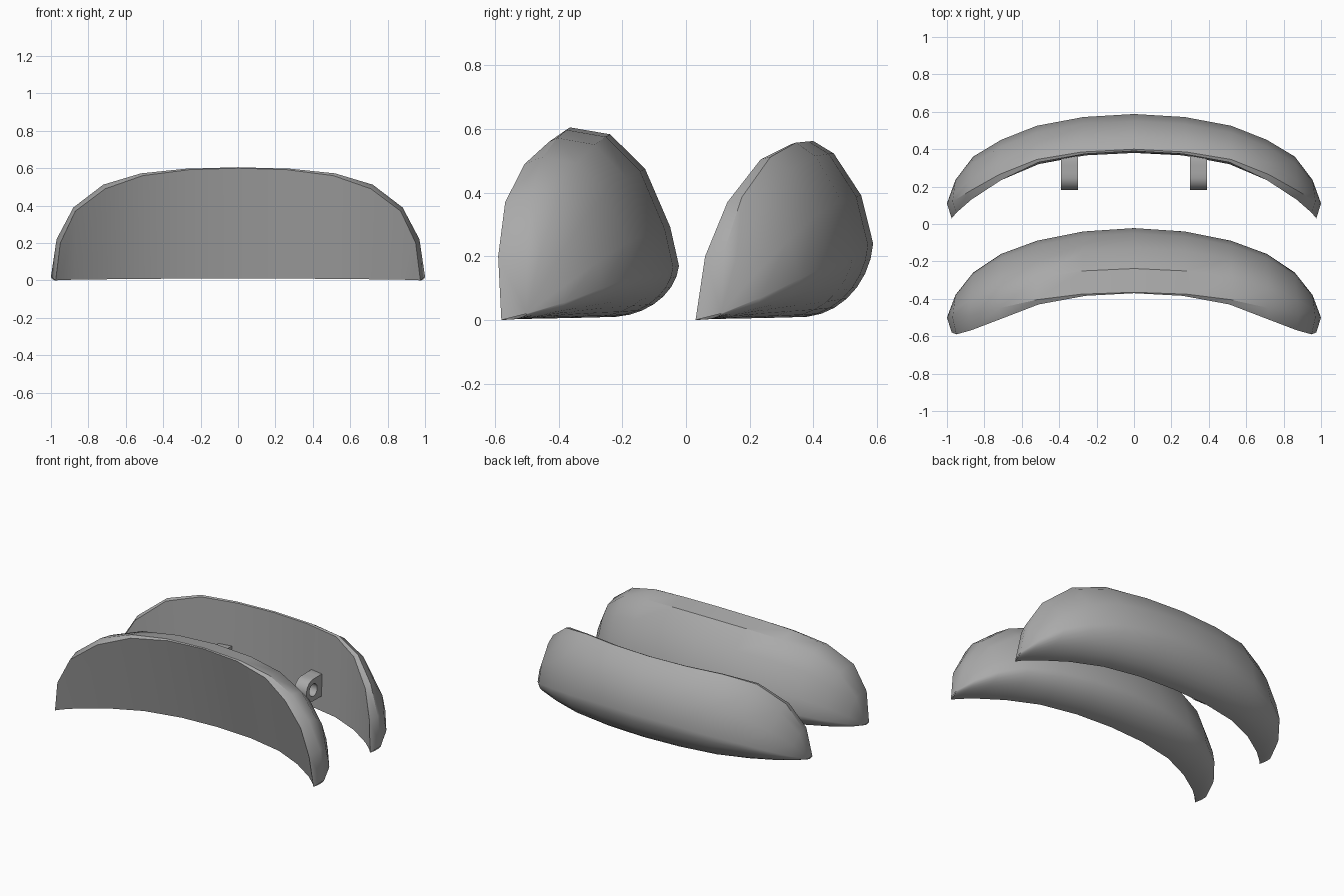
import bpy
import bmesh
import math
from mathutils import Vector

old_cube = bpy.data.objects.get("Cube")
if old_cube:
    bpy.data.objects.remove(old_cube, do_unlink=True)

# One plain grey for everything
grey = bpy.data.materials.new("plain grey")
grey.use_nodes = True
grey.diffuse_color = (0.4, 0.4, 0.4, 1)
grey.node_tree.nodes["Principled BSDF"].inputs["Base Color"].default_value = (0.4, 0.4, 0.4, 1)


def finish(name, bm, angle=35):
    """Turn a bmesh into a clean, shaded object."""
    bmesh.ops.remove_doubles(bm, verts=bm.verts, dist=0.0005)
    bmesh.ops.dissolve_degenerate(bm, edges=bm.edges, dist=0.0005)
    bmesh.ops.recalc_face_normals(bm, faces=bm.faces)
    mesh = bpy.data.meshes.new(name)
    bm.to_mesh(mesh)
    bm.free()
    mesh.materials.append(grey)
    obj = bpy.data.objects.new(name, mesh)
    bpy.context.collection.objects.link(obj)
    bpy.ops.object.select_all(action="DESELECT")
    obj.select_set(True)
    bpy.context.view_layer.objects.active = obj
    bpy.ops.object.shade_smooth_by_angle(angle=math.radians(angle))
    return obj


def section(base, rim, lip, crease, profile):
    """Closed cross-section: hollow face, lip, domed back, rounded underside."""
    ring = [base, rim, lip]
    for out, up in profile:
        ring.append(Vector((lip.x + (crease.x - lip.x) * out,
                            lip.y + (crease.y - lip.y) * out,
                            crease.z + (lip.z - crease.z) * up)))
    ring.append(crease)
    steps = 7
    for i in range(1, steps):
        t = i / steps
        turn = math.pi / 2 * t
        # Mostly elliptical, slightly flattened towards the chord
        inward = 0.87 * (1 - math.cos(turn)) + 0.13 * t
        down = 0.87 * math.sin(turn) + 0.13 * t
        ring.append(Vector((crease.x + (base.x - crease.x) * inward,
                            crease.y + (base.y - crease.y) * inward,
                            crease.z + (base.z - crease.z) * down)))
    return ring


def shell(name, base, rim, lip, crease, profile):
    """Loft cross-sections from the middle to one tip, and mirror them."""
    rows = [[Vector(p) for p in zip(*row)] for row in (base, rim, lip, crease)]
    half = [section(*points, profile) for points in zip(*rows)]
    mirrored = [[Vector((-p.x, p.y, p.z)) for p in ring] for ring in half[:0:-1]]
    bm = bmesh.new()
    loops = [[bm.verts.new(p) for p in ring] for ring in mirrored + half]
    for a, b in zip(loops, loops[1:]):
        for i in range(len(a)):
            j = (i + 1) % len(a)
            bm.faces.new((a[i], a[j], b[j], b[i]))
    return finish(name, bm)


# Stations across the width, shared by both shells
RIM_X = (0, 0.26, 0.51, 0.71, 0.87, 0.95, 0.975)
LIP_X = (0, 0.28, 0.52, 0.72, 0.88, 0.97, 1.0)
BACK_X = (0, 0.27, 0.52, 0.71, 0.86, 0.955, 1.0)
BASE_Z = (0.01, 0.01, 0.008, 0.006, 0.004, 0.002, 0)

# The front shell leans forward, so its base sits well behind its rim
shell("front_shell",
      (RIM_X, (-0.22, -0.235, -0.285, -0.375, -0.48, -0.55, -0.58), BASE_Z),
      (RIM_X, (-0.37, -0.384, -0.43, -0.507, -0.568, -0.59, -0.58),
       (0.6, 0.592, 0.56, 0.49, 0.37, 0.2, 0)),
      (LIP_X, (-0.365, -0.375, -0.405, -0.45, -0.49, -0.5, -0.5),
       (0.605, 0.597, 0.572, 0.512, 0.39, 0.22, 0.02)),
      (BACK_X, (-0.022, -0.04, -0.09, -0.16, -0.26, -0.38, -0.5),
       (0.17, 0.165, 0.155, 0.14, 0.1, 0.055, 0.02)),
      ((0.37, 0.95), (0.69, 0.7), (0.92, 0.28)))

# The back shell stands upright
shell("back_shell",
      (RIM_X, (0.38, 0.367, 0.32, 0.235, 0.13, 0.06, 0.03), BASE_Z),
      (RIM_X, (0.39, 0.375, 0.33, 0.235, 0.13, 0.06, 0.03),
       (0.558, 0.557, 0.552, 0.505, 0.37, 0.2, 0)),
      (LIP_X, (0.4, 0.385, 0.345, 0.265, 0.175, 0.12, 0.11),
       (0.562, 0.561, 0.557, 0.512, 0.385, 0.215, 0.02)),
      (BACK_X, (0.588, 0.572, 0.525, 0.45, 0.36, 0.235, 0.11),
       (0.24, 0.235, 0.21, 0.175, 0.13, 0.07, 0.02)),
      ((0.34, 0.88), (0.8, 0.47)))


def lug(name, x, y_tip=0.18, y_root=0.4, z=0.185, radius=0.075, bore=0.042, width=0.09):
    """Bracket with a rounded front end and a sideways bore."""
    steps = 24
    centre_y = y_tip + radius
    bm = bmesh.new()
    sides = []
    for side in (-1, 1):
        inner, outer = [], []
        for i in range(steps):
            turn = 2 * math.pi * (i + 0.5) / steps
            c, s = math.cos(turn), math.sin(turn)
            px = x + side * width / 2
            inner.append(bm.verts.new((px, centre_y + bore * c, z + bore * s)))
            # Round at the front, square where it meets the shell
            if c < 0:
                y, h = centre_y + radius * c, radius * s
            else:
                reach = max(c, abs(s))
                y = centre_y + (y_root - centre_y) * c / reach
                h = radius * s / reach
            outer.append(bm.verts.new((px, y, z + h)))
        sides.append((inner, outer))
    (in_a, out_a), (in_b, out_b) = sides
    for i in range(steps):
        j = (i + 1) % steps
        for p, q in ((in_a, out_a), (out_a, out_b), (out_b, in_b), (in_b, in_a)):
            bm.faces.new((p[i], p[j], q[j], q[i]))
    finish(name, bm)


# Pair of mounting lugs on the hollow side of the back shell
for name, x in (("left_lug", 0.345), ("right_lug", -0.345)):
    lug(name, x)
